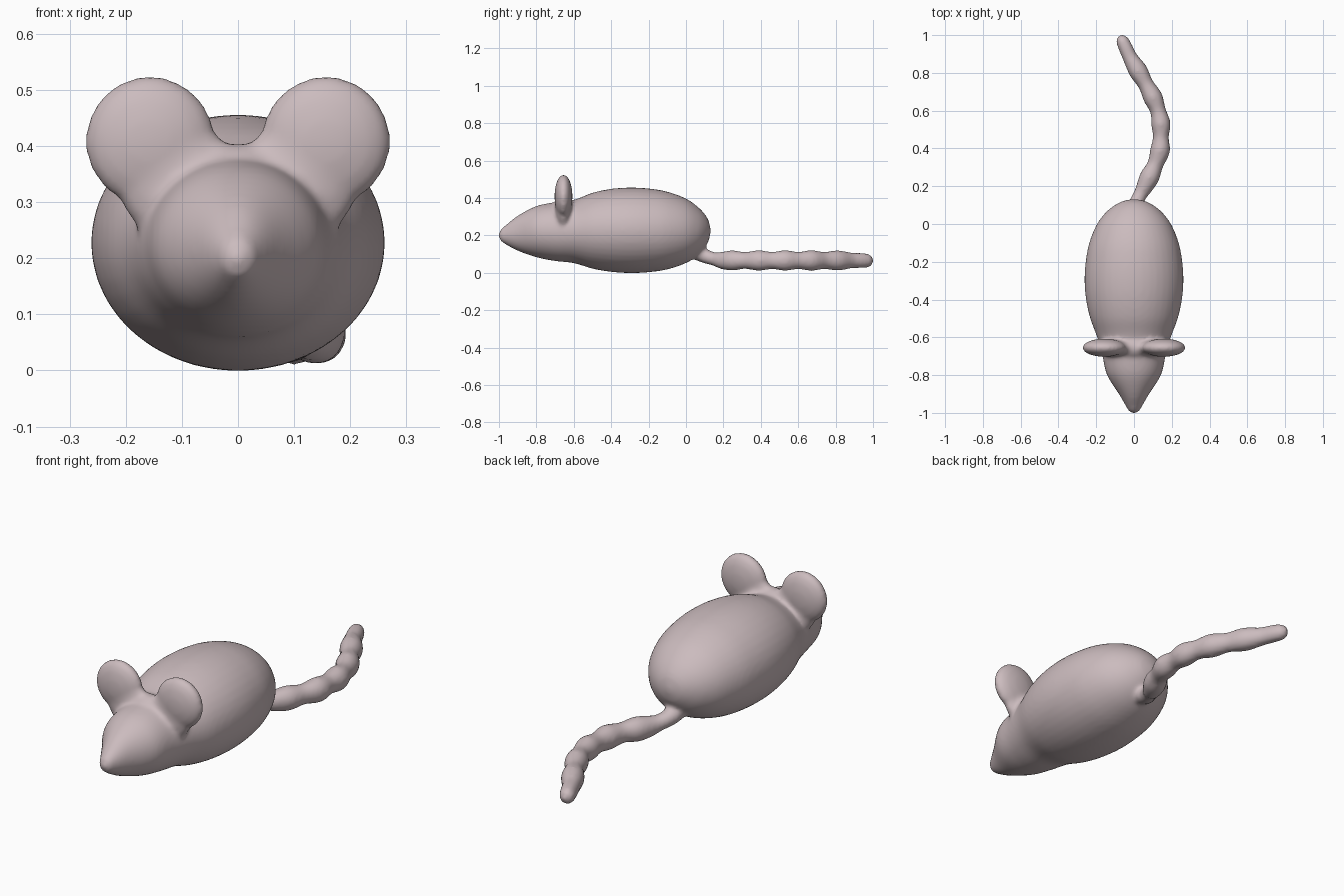
import bpy, bmesh, math
from mathutils import Vector, Matrix

if "Cube" in bpy.data.objects:
    bpy.data.objects.remove(bpy.data.objects["Cube"])

fur = bpy.data.materials.new("pinkish grey")
fur.diffuse_color = (0.60, 0.50, 0.515, 1)
fur.use_nodes = True
fur.node_tree.nodes["Principled BSDF"].inputs["Base Color"].default_value = fur.diffuse_color


def spline(rows, steps):
    """Catmull-Rom interpolation through rows of numbers."""
    out = []
    for i in range(len(rows) - 1):
        p = [rows[max(0, min(len(rows) - 1, i + k))] for k in (-1, 0, 1, 2)]
        for s in range(steps):
            t = s / steps
            out.append([0.5 * (2 * b + (c - a) * t + (2 * a - 5 * b + 4 * c - d) * t * t
                               + (3 * b - a - 3 * c + d) * t ** 3) for a, b, c, d in zip(*p)])
    return out + [list(rows[-1])]


def loft(bm, rows, steps=4, sides=40):
    """Closed tube along (x, y, z, half width, half height) stations."""
    pts = spline(rows, steps)
    rings = []
    for i, (x, y, z, w, h) in enumerate(pts):
        a, b = pts[max(i - 1, 0)], pts[min(i + 1, len(pts) - 1)]
        side = Vector((b[1] - a[1], a[0] - b[0], 0)).normalized()
        ring = []
        for k in range(sides):
            u = 2 * math.pi * k / sides
            ring.append(bm.verts.new(Vector((x, y, z)) + side * max(w, .003) * math.cos(u)
                                     + Vector((0, 0, max(h, .003) * math.sin(u)))))
        rings.append(ring)
    for r, q in zip(rings, rings[1:]):
        for k in range(sides):
            bm.faces.new((r[k], r[(k + 1) % sides], q[(k + 1) % sides], q[k]))
    bm.faces.new(rings[0][::-1])
    bm.faces.new(rings[-1])


def ball(bm, loc, radii, tilt=0):
    m = Matrix.Translation(loc) @ Matrix.Rotation(tilt, 4, 'Y') @ Matrix.Diagonal((*radii, 1))
    bmesh.ops.create_uvsphere(bm, u_segments=40, v_segments=24, radius=1, matrix=m)


bm = bmesh.new()

# head and body: y, half width, bottom, top
body = [(-1.003, 0, .2, .2), (-.993, .026, .173, .229), (-.97, .04, .155, .25), (-.90, .08, .118, .305),
        (-.80, .143, .083, .357), (-.70, .167, .063, .377), (-.60, .195, .052, .390),
        (-.50, .232, .022, .428), (-.40, .254, .005, .449), (-.30, .262, -.001, .456),
        (-.20, .256, .003, .451), (-.10, .237, .018, .434), (0, .196, .052, .397),
        (.07, .141, .098, .347), (.11, .084, .15, .30), (.126, .042, .187, .262), (.132, 0, .225, .225)]
loft(bm, [(0, y, (a + b) / 2, w, (b - a) / 2) for y, w, a, b in body])

# ears: round disc on a flared base
for s in (-1, 1):
    ball(bm, (s * .157, -.655, .409), (.116, .048, .116))
    ball(bm, (s * .105, -.655, .335), (.108, .046, .125), s * .6)
ball(bm, (0, -.655, .34), (.10, .06, .064))

# tail: beaded tube curving sideways
tail = [(0, .02, .13, .05, .05), (.005, .09, .095, .042, .042), (.03, .15, .074, .037, .037),
        (.05, .185, .066, .043, .045), (.083, .25, .066, .053, .055), (.113, .315, .066, .043, .045),
        (.138, .39, .066, .053, .056), (.142, .46, .066, .042, .046), (.142, .53, .066, .052, .056),
        (.127, .60, .066, .042, .046), (.10, .67, .066, .052, .056), (.062, .74, .066, .042, .046),
        (.022, .81, .066, .051, .055), (-.02, .88, .066, .040, .043), (-.045, .935, .066, .038, .041),
        (-.062, .972, .065, .034, .037), (-.069, .993, .065, .022, .024), (-.072, 1.002, .065, 0, 0)]
loft(bm, tail, 4, 24)

bmesh.ops.recalc_face_normals(bm, faces=bm.faces)
mesh = bpy.data.meshes.new("mouse")
bm.to_mesh(mesh)
bm.free()
mesh.materials.append(fur)
mouse = bpy.data.objects.new("mouse", mesh)
bpy.context.collection.objects.link(mouse)

# fuse the parts into one soft skin
fuse = mouse.modifiers.new("fuse", 'REMESH')
fuse.mode = 'VOXEL'
fuse.voxel_size = 0.01
fuse.use_smooth_shade = True
soft = mouse.modifiers.new("soften", 'SMOOTH')
soft.factor = 0.5
soft.iterations = 10
